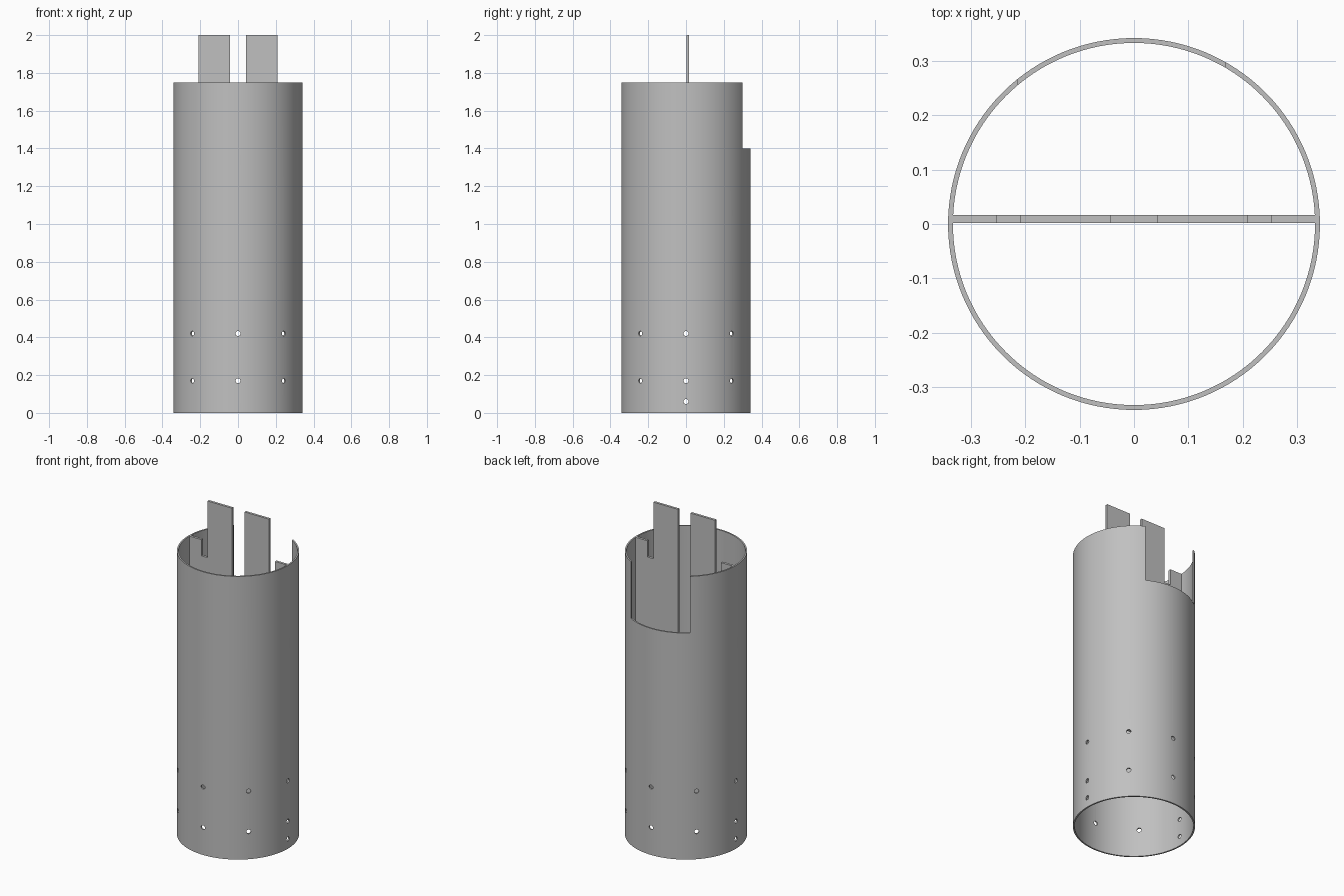
import bpy, bmesh
from math import radians, tau, cos, sin
from mathutils import Matrix

cube = bpy.data.objects.get("Cube")
if cube:
    bpy.data.objects.remove(cube, do_unlink=True)

OUTER, INNER, HEIGHT = 0.342, 0.333, 1.75

grey = bpy.data.materials.new("plain grey")
grey.use_nodes = True
colour = (0.53, 0.53, 0.53, 1)
grey.diffuse_color = colour
grey.node_tree.nodes["Principled BSDF"].inputs["Base Color"].default_value = colour


def make_object(name, bm):
    bmesh.ops.recalc_face_normals(bm, faces=bm.faces)
    mesh = bpy.data.meshes.new(name)
    bm.to_mesh(mesh)
    bm.free()
    mesh.materials.append(grey)
    obj = bpy.data.objects.new(name, mesh)
    bpy.context.collection.objects.link(obj)
    return obj


def activate(obj):
    bpy.ops.object.select_all(action='DESELECT')
    obj.select_set(True)
    bpy.context.view_layer.objects.active = obj


# Body tube: a rectangular wall section swept round the axis
bm = bmesh.new()
N = 128
section = [(OUTER, 0), (OUTER, HEIGHT), (INNER, HEIGHT), (INNER, 0)]
rings = [[bm.verts.new((r * cos(tau * i / N), r * sin(tau * i / N), z))
          for r, z in section] for i in range(N)]
for i in range(N):
    a, b = rings[i], rings[(i + 1) % N]
    for k in range(4):
        j = (k + 1) % 4
        bm.faces.new((a[k], b[k], b[j], a[j]))
tube = make_object("body_tube", bm)

# Cutters: radial fastening holes and the rear access notch
bm = bmesh.new()
holes = [(45 * i, z) for i in range(8) for z in (0.17, 0.42)]
holes += [(0, 0.06), (180, 0.06)]
for angle, z in holes:
    place = (Matrix.Rotation(radians(angle), 4, 'Z')
             @ Matrix.Translation((OUTER, 0, z))
             @ Matrix.Rotation(radians(90), 4, 'Y'))
    bmesh.ops.create_cone(bm, cap_ends=True, segments=16, radius1=0.013,
                          radius2=0.013, depth=0.1, matrix=place)
x0, x1, notch_floor = -0.213, 0.167, 1.4
bmesh.ops.create_cube(bm, size=1, matrix=(
    Matrix.Translation(((x0 + x1) / 2, 0.3, notch_floor + 0.25))
    @ Matrix.Diagonal((x1 - x0, 0.3, 0.5, 1))))
cutter = make_object("hole_and_notch_cutter", bm)
cutter.hide_render = True

activate(tube)
cut = tube.modifiers.new("cut", 'BOOLEAN')
cut.operation = 'DIFFERENCE'
cut.solver = 'EXACT'
cut.object = cutter
bpy.ops.object.modifier_apply(modifier=cut.name)
bpy.data.objects.remove(cutter, do_unlink=True)
bpy.ops.object.shade_smooth_by_angle(angle=radians(30))

# Centre plate: mirrored outline with two tall tabs, side notches and a slot
half = [(0.336, 0.6), (0.336, 1.75), (0.252, 1.75), (0.252, 1.65),
        (0.21, 1.65), (0.21, 2.0), (0.043, 2.0), (0.043, 1.0)]
outline = half + [(-x, z) for x, z in reversed(half)]
bm = bmesh.new()
face = bm.faces.new([bm.verts.new((x, 0.002, z)) for x, z in outline])
out = bmesh.ops.extrude_face_region(bm, geom=[face])
bmesh.ops.translate(bm, vec=(0, 0.015, 0),
                    verts=[v for v in out["geom"] if isinstance(v, bmesh.types.BMVert)])
make_object("centre_plate", bm)
